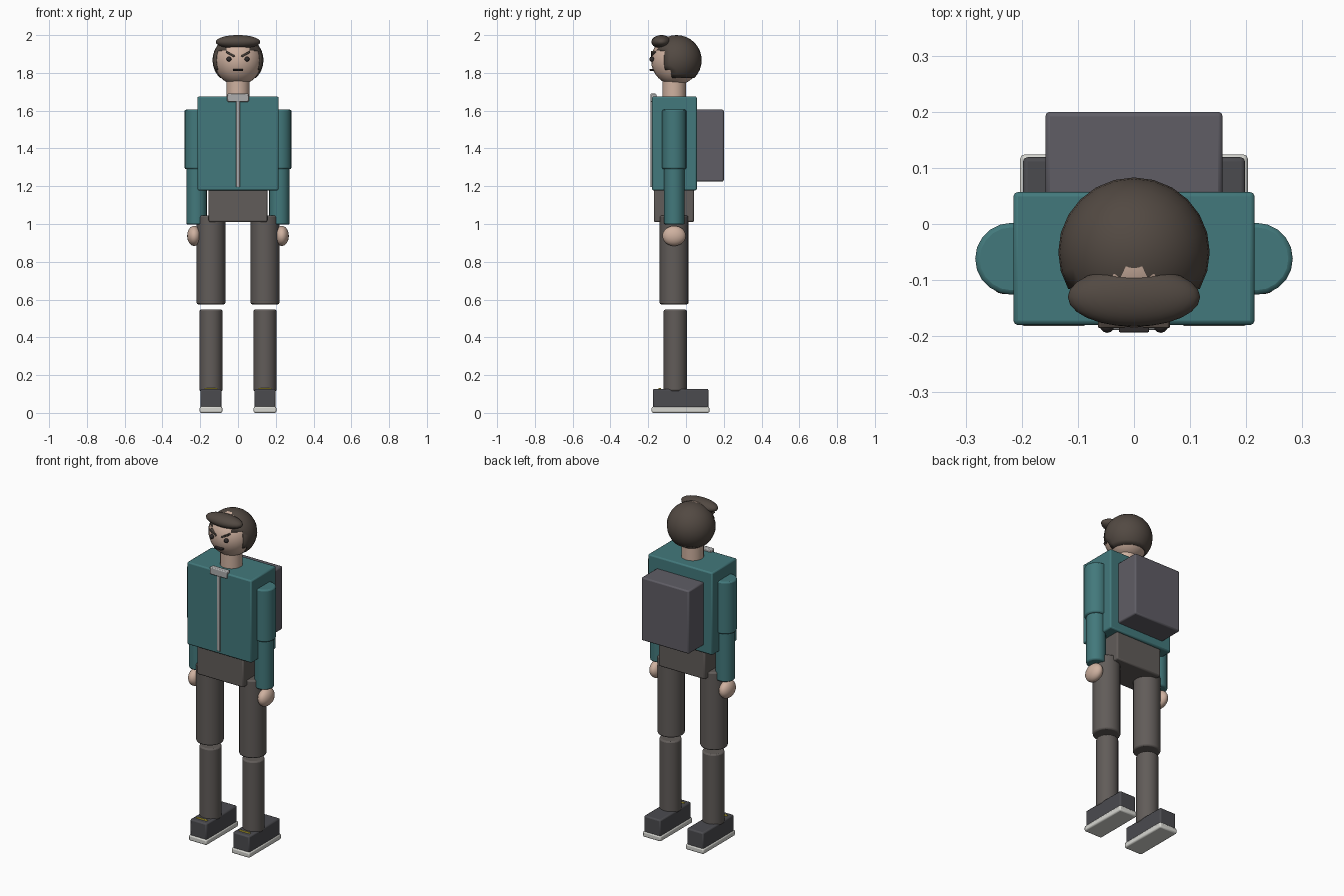
import bpy, bmesh, math

if "Cube" in bpy.data.objects:
    bpy.data.objects.remove(bpy.data.objects["Cube"])

def mat(name, r, g, b):
    m = bpy.data.materials.new(name)
    m.diffuse_color = (r, g, b, 1)
    m.use_nodes = True
    m.node_tree.nodes["Principled BSDF"].inputs["Base Color"].default_value = m.diffuse_color
    return m

TEAL = mat("teal cloth", 0.055, 0.19, 0.2)
TROUSER = mat("trouser cloth", 0.12, 0.107, 0.1)
SKIN = mat("skin", 0.62, 0.44, 0.35)
HAIR = mat("hair brown", 0.085, 0.067, 0.055)
DARK = mat("dark features", 0.03, 0.025, 0.025)
PACK = mat("pack grey", 0.115, 0.11, 0.13)
SHOE = mat("shoe grey", 0.07, 0.07, 0.078)
SOLE = mat("sole white", 0.68, 0.68, 0.64)
METAL = mat("zip metal", 0.42, 0.42, 0.42)
YELLOW = mat("lace yellow", 0.75, 0.6, 0.05)

def finish(o, name, m, bevel=0.0):
    o.name = name
    o.data.materials.append(m)
    bpy.ops.object.transform_apply(location=False, rotation=True, scale=True)
    if bevel:
        b = o.modifiers.new("bevel", "BEVEL")
        b.width = bevel
        b.segments = 2
        b.limit_method = "ANGLE"
        b.angle_limit = math.radians(40)
    bpy.ops.object.shade_smooth_by_angle(angle=math.radians(35))
    return o

def box(name, x, y, z, m, bevel=0.008, tilt=0.0):
    """Box from (min, max) ranges, optionally turned about y."""
    r = (x, y, z)
    bpy.ops.mesh.primitive_cube_add(size=1, location=[(a + b) / 2 for a, b in r], rotation=(0, tilt, 0))
    o = bpy.context.object
    o.scale = [b - a for a, b in r]
    return finish(o, name, m, bevel)

def tube(name, x, y, z0, z1, r, m, bevel=0.008):
    bpy.ops.mesh.primitive_cylinder_add(vertices=20, radius=r, depth=z1 - z0, location=(x, y, (z0 + z1) / 2))
    return finish(bpy.context.object, name, m, bevel)

def ball(name, c, r, m, seg=24, rings=16):
    bpy.ops.mesh.primitive_uv_sphere_add(segments=seg, ring_count=rings, radius=1, location=c)
    o = bpy.context.object
    o.scale = r
    return finish(o, name, m)

# body
box("jacket", (-0.215, 0.215), (-0.18, 0.057), (1.178, 1.675), TEAL)
box("pelvis", (-0.155, 0.155), (-0.17, 0.042), (1.01, 1.19), TROUSER)
box("backpack", (-0.158, 0.158), (0.05, 0.2), (1.225, 1.605), PACK)
box("zip", (-0.01, 0.01), (-0.187, -0.175), (1.195, 1.66), METAL, 0.003)
box("collar_tab", (-0.057, 0.057), (-0.189, -0.157), (1.647, 1.69), METAL, 0.005)
tube("neck", 0, -0.063, 1.66, 1.78, 0.062, SKIN)

# limbs and shoes
for s, side in ((-1, "left"), (1, "right")):
    ax, lx = s * 0.219, s * 0.143
    tube(side + "_upper_arm", ax, -0.062, 1.29, 1.605, 0.064, TEAL)
    tube(side + "_forearm", ax, -0.062, 0.997, 1.295, 0.054, TEAL)
    ball(side + "_hand", (s * 0.232, -0.063, 0.937), (0.037, 0.062, 0.053), SKIN)
    tube(side + "_thigh", lx, -0.063, 0.575, 1.045, 0.076, TROUSER)
    tube(side + "_shin", lx, -0.057, 0.115, 0.547, 0.061, TROUSER)
    box(side + "_shoe", (lx - 0.055, lx + 0.055), (-0.175, 0.119), (0.025, 0.127), SHOE)
    box(side + "_sole", (lx - 0.06, lx + 0.06), (-0.182, 0.124), (0.0, 0.033), SOLE)
    box(side + "_lace", (lx - 0.035, lx + 0.035), (-0.145, -0.132), (0.12, 0.131), YELLOW, 0.002)
    # face
    ball(side + "_eye", (s * 0.048, -0.181, 1.873), (0.013, 0.013, 0.013), DARK, 12, 8)
    box(side + "_brow", (s * 0.04 - 0.026, s * 0.04 + 0.026), (-0.185, -0.16), (1.894, 1.904), HAIR, 0.002, -s * 0.5)

ball("head", (0, -0.055, 1.867), (0.128, 0.13, 0.132), SKIN)
box("mouth", (-0.027, 0.027), (-0.193, -0.165), (1.811, 1.82), DARK, 0.002)

# hair cap with a stepped edge around the face
hair = ball("hair_cap", (0, -0.05, 1.867), (0.135, 0.133, 0.133), HAIR)
bm = bmesh.new()
bm.from_mesh(hair.data)
gone = []
for f in bm.faces:
    c = f.calc_center_median()
    limit = 0.06 if c.y < -0.07 else (-0.045 if c.y < -0.02 else -0.085)
    if c.z < limit:
        gone.append(f)
bmesh.ops.delete(bm, geom=gone, context="FACES")
bm.to_mesh(hair.data)
bm.free()
sol = hair.modifiers.new("thickness", "SOLIDIFY")
sol.thickness = 0.006
sol.offset = -1
ball("fringe", (0, -0.13, 1.964), (0.118, 0.053, 0.036), HAIR)
